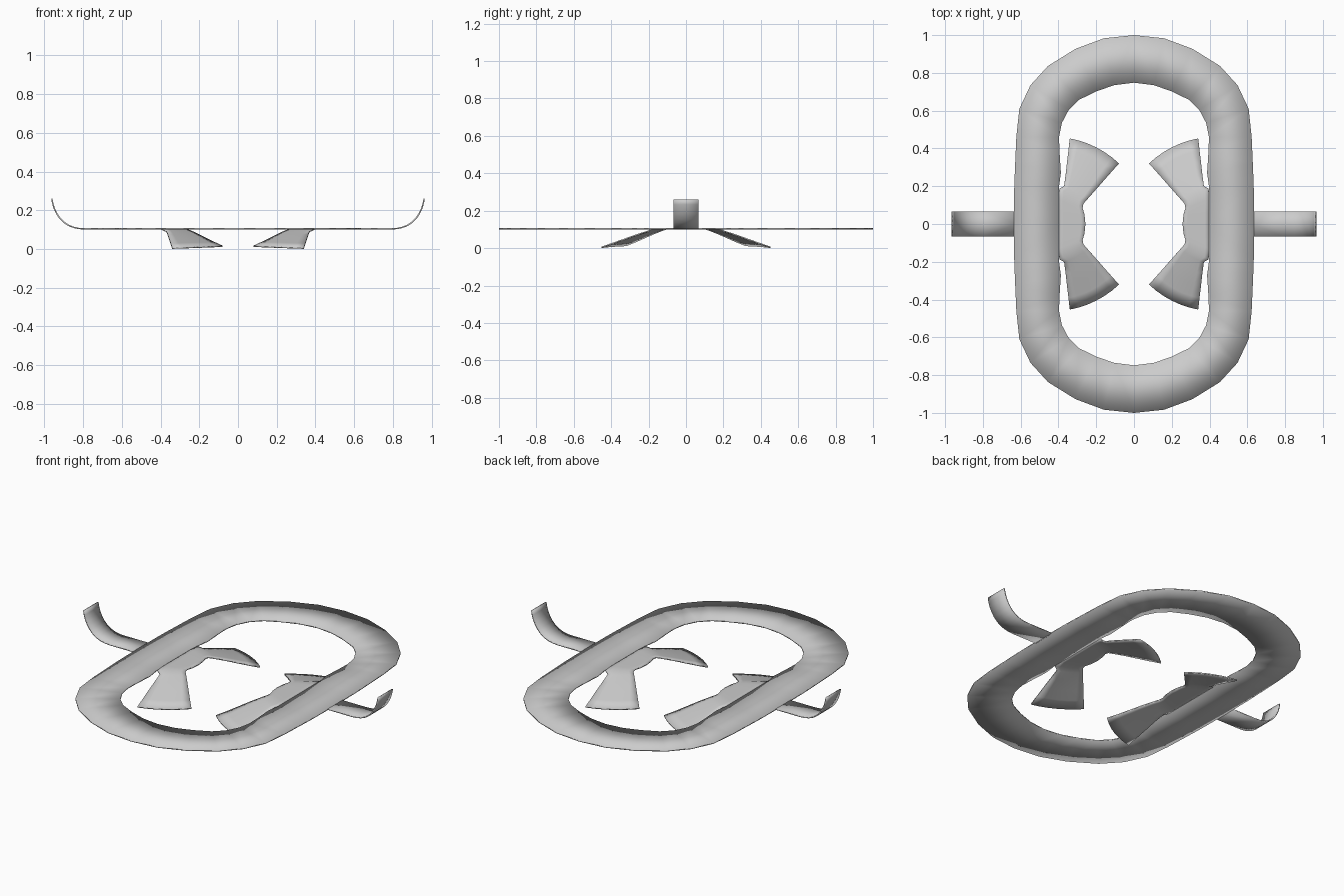
import bpy
import math
from mathutils import Vector

if "Cube" in bpy.data.objects:
    bpy.data.objects.remove(bpy.data.objects["Cube"])

THICK = 0.007
Z = 0.104


def sheet(name, rows):
    """Thin sheet from a grid of points for one quarter, mirrored in x and y."""
    n = len(rows[0])
    verts = [p for row in rows for p in row]
    faces = [(r * n + c, r * n + c + 1, (r + 1) * n + c + 1, (r + 1) * n + c)
             for r in range(len(rows) - 1) for c in range(n - 1)]
    mesh = bpy.data.meshes.new(name)
    mesh.from_pydata(verts, [], faces)
    if sum(p.normal.z for p in mesh.polygons) < 0:
        mesh.flip_normals()
    obj = bpy.data.objects.new(name, mesh)
    bpy.context.collection.objects.link(obj)
    mirror = obj.modifiers.new("Mirror", 'MIRROR')
    mirror.use_axis = (True, True, False)
    mirror.merge_threshold = 0.0005
    solid = obj.modifiers.new("Thickness", 'SOLIDIFY')
    solid.thickness = THICK
    solid.offset = 0
    bpy.ops.object.select_all(action='DESELECT')
    obj.select_set(True)
    bpy.context.view_layer.objects.active = obj
    bpy.ops.object.shade_smooth_by_angle(angle=math.radians(35))
    return obj


# Flat oval ring: outer and inner outline of one quarter
outer = [(0, 1), (.16, .983), (.31, .927), (.455, .837), (.548, .735), (.607, .61),
         (.623, .46), (.629, .32), (.632, .25), (.634, .19), (.636, 0)]
inner = [(0, .748), (.105, .735), (.2, .702), (.29, .658), (.345, .605), (.382, .535),
         (.397, .46), (.394, .38), (.387, .27), (.398, .19), (.398, 0)]
sheet("ring", [[(*o, Z), (*i, Z)] for o, i in zip(outer, inner)])

# Spring wings: outer edge, inner edge and arc bulge of each row, root to tip
wing_rows = [
    ((.398, 0, Z), (.257, 0, Z), 0),
    ((.398, .06, Z), (.262, .05, Z), 0),
    ((.398, .13, Z), (.272, .085, Z), 0),
    ((.395, .187, .102), (.268, .107, .102), .004),
    ((.370, .200, .091), (.248, .130, .094), .008),
    ((.362, .260, .072), (.210, .173, .077), .012),
    ((.355, .325, .049), (.166, .223, .055), .016),
    ((.347, .390, .026), (.122, .273, .033), .019),
    ((.340, .452, .004), (.080, .320, .014), .021),
]
grid = []
for a, b, bulge in wing_rows:
    a, b = Vector(a), Vector(b)
    row = []
    for k in range(7):
        t = k / 6
        p = a.lerp(b, t) + Vector((-.45, .89, 0)) * bulge * 4 * t * (1 - t)
        row.append(p)
    grid.append(row)
sheet("spring_wing", grid)

# Side tabs curling upward
profile = [(.63, Z), (.79, Z), (.823, .106), (.85, .112), (.876, .122), (.9, .138),
           (.92, .158), (.936, .182), (.949, .208), (.957, .234), (.962, .26)]
sheet("side_tab", [[(x, 0, z), (x, .067, z)] for x, z in profile])
